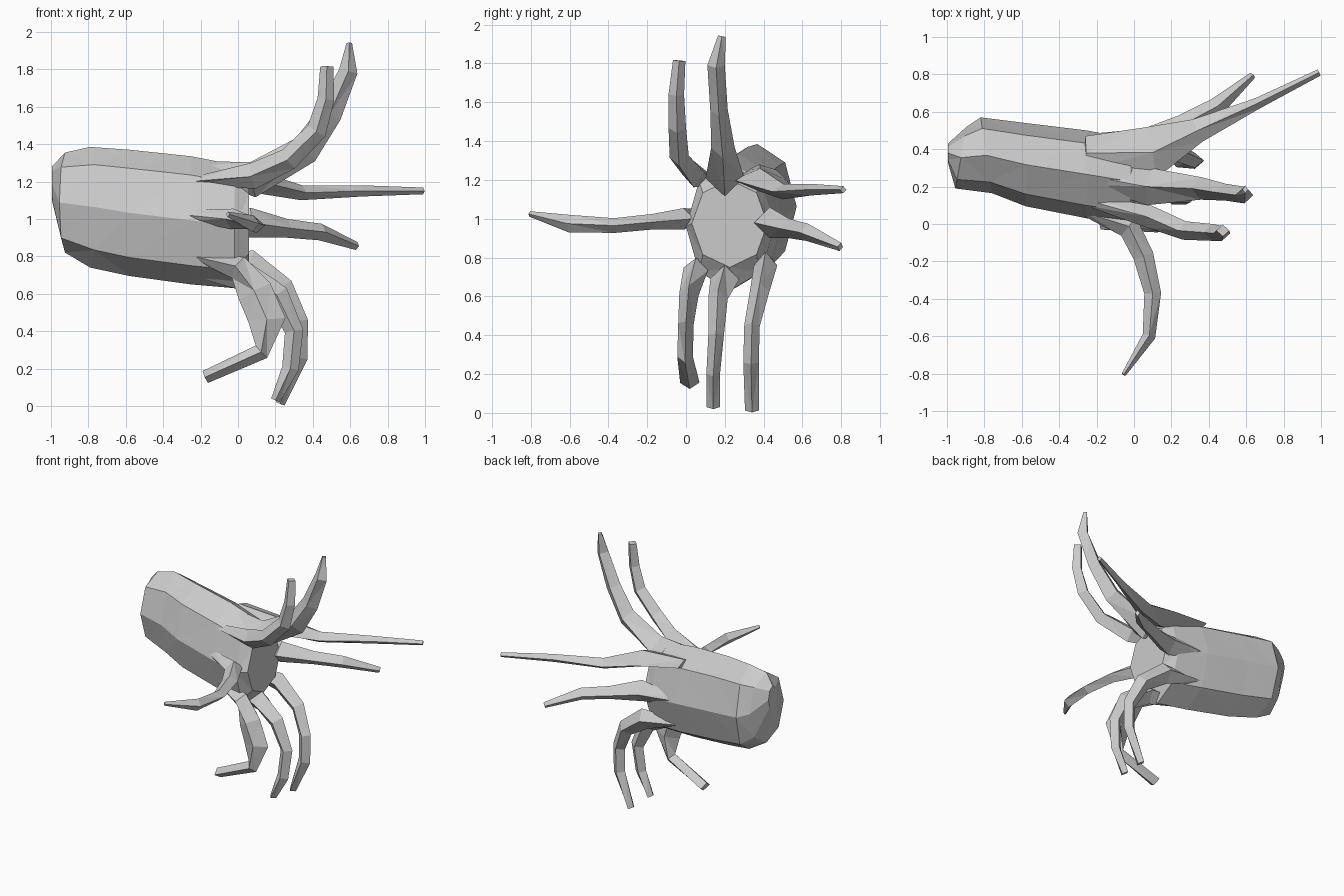
import bpy, bmesh, math
from mathutils import Vector


def loft(name, rings):
    """Skin a list of equal-sized vertex rings, cap both ends, flat shaded triangles."""
    bm = bmesh.new()
    vs = [[bm.verts.new(p) for p in ring] for ring in rings]
    n = len(vs[0])
    for a, b in zip(vs, vs[1:]):
        for i in range(n):
            j = (i + 1) % n
            bm.faces.new((a[i], a[j], b[j], b[i]))
    bm.faces.new(vs[0])
    bm.faces.new(vs[-1])
    bmesh.ops.recalc_face_normals(bm, faces=bm.faces)
    bmesh.ops.triangulate(bm, faces=bm.faces)
    mesh = bpy.data.meshes.new(name)
    bm.to_mesh(mesh)
    bm.free()
    obj = bpy.data.objects.new(name, mesh)
    bpy.context.collection.objects.link(obj)
    return obj


def arm(name, path, widths, ref, thick):
    """Four-sided tapering arm along a path; widths lie across ref, thick lies along it."""
    pts = [Vector(p) for p in path]
    rings = []
    for i, p in enumerate(pts):
        t = (pts[min(i + 1, len(pts) - 1)] - pts[max(i - 1, 0)]).normalized()
        u = t.cross(Vector(ref)).normalized()
        v = u.cross(t).normalized()
        a, b = widths[i], thick[i]
        rings.append([p + u * a, p + v * b, p - u * a, p - v * b])
    return loft(name, rings)


# Mantle and head: x, y min, y max, z min, z max, lean in y of each eight-sided ring
sections = [
    (-0.995, 0.33, 0.43, 1.10, 1.28, 0),
    (-0.925, 0.19, 0.52, 0.82, 1.355, -0.03),
    (-0.79, 0.165, 0.57, 0.74, 1.385, 0.03),
    (-0.58, 0.095, 0.54, 0.695, 1.37, 0),
    (-0.25, 0.03, 0.50, 0.65, 1.335, 0),
    (-0.02, 0.0, 0.455, 0.63, 1.29, 0),
    (0.06, 0.03, 0.42, 0.75, 1.20, 0),
]
rings = []
for x, y0, y1, z0, z1, lean in sections:
    ring = []
    for i in range(8):
        s, c = math.cos(math.tau * i / 8), math.sin(math.tau * i / 8)
        ring.append((x - lean * s, (y0 + y1) / 2 + s * (y1 - y0) / 2,
                     (z0 + z1) / 2 + c * (z1 - z0) / 2))
    rings.append(ring)
loft("mantle", rings)

Y, Z = (0, 1, 0), (0, 0, 1)

# Raised arms
arm("upper_arm_near", [(-0.26, 0.13, 1.2), (0.08, 0.04, 1.23), (0.27, -0.035, 1.32),
                       (0.42, -0.045, 1.47), (0.47, -0.05, 1.64), (0.475, -0.035, 1.815)],
    (0.02, 0.07, 0.06, 0.055, 0.045, 0.035), Y, (0.03, 0.06, 0.05, 0.045, 0.04, 0.032))
arm("upper_arm_far", [(-0.26, 0.26, 1.28), (0.08, 0.2, 1.21), (0.36, 0.19, 1.37),
                      (0.49, 0.17, 1.56), (0.59, 0.155, 1.79), (0.595, 0.185, 1.94)],
    (0.03, 0.095, 0.08, 0.065, 0.05, 0.015), Y, (0.05, 0.1, 0.06, 0.045, 0.045, 0.02))

# Arms reaching to the far side
arm("far_arm_high", [(-0.26, 0.38, 1.25), (0.09, 0.38, 1.2), (0.34, 0.5, 1.14),
                     (0.66, 0.645, 1.15), (0.99, 0.81, 1.15)],
    (0.09, 0.14, 0.065, 0.03, 0.018), Z, (0.03, 0.06, 0.04, 0.03, 0.018))
arm("far_arm_low", [(-0.26, 0.46, 1.0), (0.06, 0.43, 0.98), (0.26, 0.53, 0.95),
                    (0.44, 0.625, 0.93), (0.635, 0.795, 0.855)],
    (0.02, 0.08, 0.055, 0.05, 0.018), Z, (0.03, 0.08, 0.05, 0.045, 0.022))

# Arm reaching to the near side
arm("near_arm", [(-0.26, 0.06, 1.02), (-0.03, -0.01, 1.0), (0.05, -0.17, 0.985),
                 (0.1, -0.37, 0.965), (0.08, -0.6, 0.975), (-0.055, -0.805, 1.025)],
    (0.02, 0.065, 0.055, 0.045, 0.035, 0.012), Z, (0.03, 0.055, 0.04, 0.038, 0.045, 0.014))

# Hanging arms
arm("lower_arm_near", [(-0.24, 0.12, 0.8), (0.0, 0.05, 0.74), (0.09, 0.015, 0.61),
                       (0.155, 0.0, 0.46), (0.125, -0.005, 0.29), (-0.175, 0.02, 0.155)],
    (0.02, 0.065, 0.095, 0.1, 0.045, 0.035), Y, (0.03, 0.065, 0.05, 0.04, 0.04, 0.05))
arm("lower_arm_middle", [(-0.24, 0.24, 0.7), (0.05, 0.2, 0.69), (0.21, 0.165, 0.59),
                         (0.3, 0.155, 0.4), (0.28, 0.14, 0.2), (0.2, 0.14, 0.03)],
    (0.02, 0.075, 0.065, 0.05, 0.045, 0.025), Y, (0.05, 0.075, 0.05, 0.04, 0.035, 0.035))
arm("lower_arm_far", [(-0.24, 0.4, 0.8), (0.06, 0.41, 0.76), (0.24, 0.38, 0.63),
                      (0.325, 0.34, 0.45), (0.325, 0.335, 0.26), (0.225, 0.34, 0.012)],
    (0.02, 0.075, 0.06, 0.05, 0.048, 0.025), Y, (0.04, 0.06, 0.05, 0.04, 0.04, 0.036))
